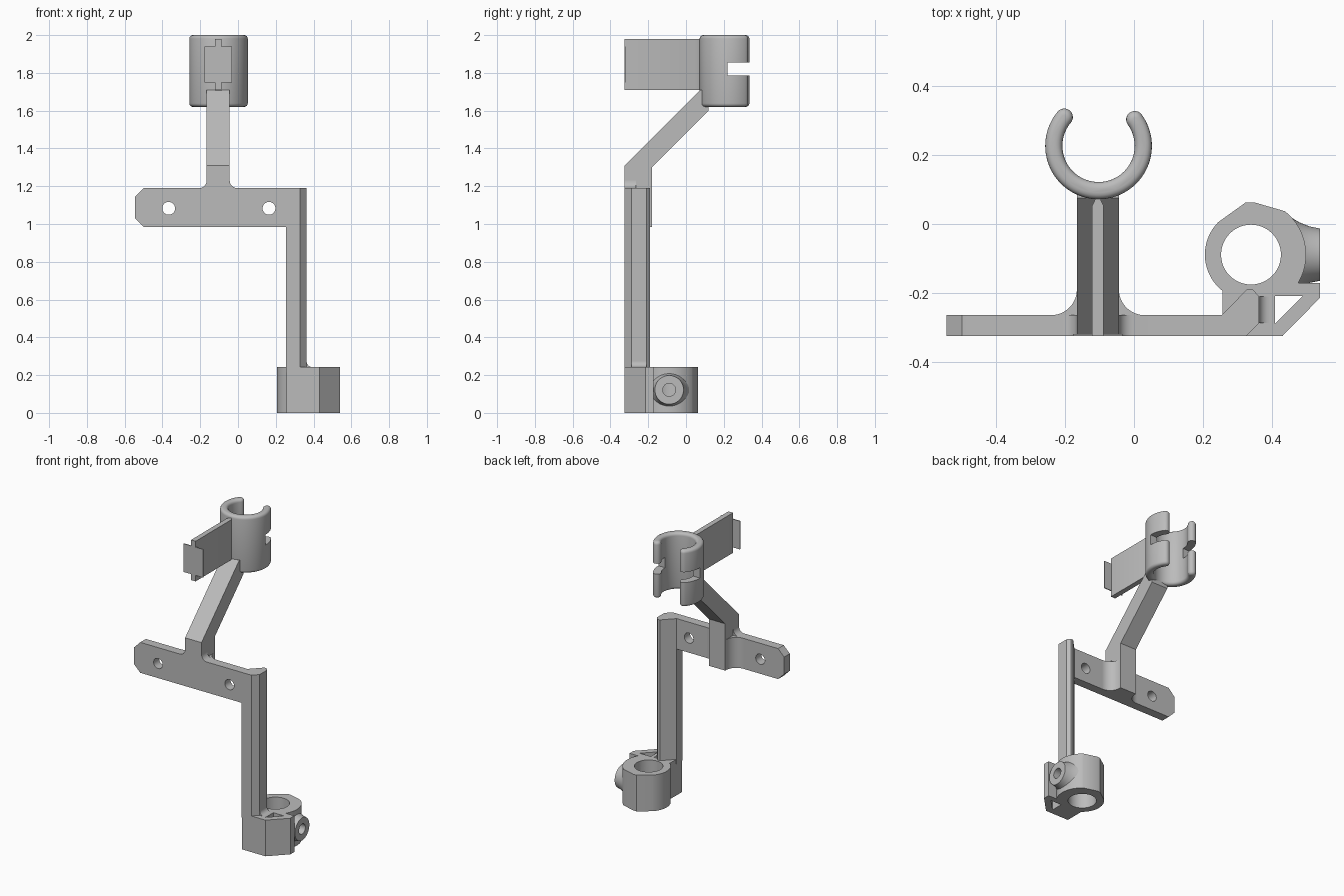
import bpy, bmesh
from math import sin, cos, radians

cube = bpy.data.objects.get("Cube")
if cube:
    bpy.data.objects.remove(cube, do_unlink=True)

grey = bpy.data.materials.new("light_grey_plastic")
grey.use_nodes = True
grey.diffuse_color = (0.5, 0.5, 0.5, 1)
grey.node_tree.nodes["Principled BSDF"].inputs["Base Color"].default_value = (0.5, 0.5, 0.5, 1)


def arc(cx, cy, r, a, b, n=24):
    """Points on an arc from angle a to angle b, in degrees."""
    steps = [radians(a + (b - a) * i / n) for i in range(n + 1)]
    return [(cx + r * cos(t), cy + r * sin(t)) for t in steps]


def circle(cx, cy, r, n=48):
    return arc(cx, cy, r, 0, 360, n)[:-1]


def finish(name, bm):
    bmesh.ops.recalc_face_normals(bm, faces=bm.faces)
    mesh = bpy.data.meshes.new(name)
    bm.to_mesh(mesh)
    bm.free()
    ob = bpy.data.objects.new(name, mesh)
    bpy.context.collection.objects.link(ob)
    mesh.materials.append(grey)
    return ob


def prism(name, outline, axis, lo, hi):
    """Extrude a flat outline along one axis."""
    place = {"x": lambda p, t: (t, p[0], p[1]),
             "y": lambda p, t: (p[0], t, p[1]),
             "z": lambda p, t: (p[0], p[1], t)}[axis]
    bm = bmesh.new()
    a = [bm.verts.new(place(p, lo)) for p in outline]
    b = [bm.verts.new(place(p, hi)) for p in outline]
    bm.faces.new(a)
    bm.faces.new(b)
    n = len(a)
    for i in range(n):
        j = (i + 1) % n
        bm.faces.new((a[i], a[j], b[j], b[i]))
    return finish(name, bm)


def apply(ob, mod):
    bpy.context.view_layer.objects.active = ob
    bpy.ops.object.modifier_apply(modifier=mod.name)


def cut(ob, cutter):
    mod = ob.modifiers.new("cut", "BOOLEAN")
    mod.operation = "DIFFERENCE"
    mod.solver = "EXACT"
    mod.object = cutter
    apply(ob, mod)


def rect(x0, y0, x1, y1):
    return [(x0, y0), (x1, y0), (x1, y1), (x0, y1)]


FRONT, BAR_BACK = -0.325, -0.265
BAR_LOW, BAR_TOP = 0.985, 1.19
ARM_X, ARM_HALF = -0.105, 0.061
BASE_TOP = 0.243
cutters = []


def cutter(*args):
    ob = prism("cutter", *args)
    ob.hide_render = True
    cutters.append(ob)
    return ob


# Mounting bar with clipped end, fillets up to the arm, and two screw holes
left, right, f = ARM_X - ARM_HALF, ARM_X + ARM_HALF, 0.04
outline = [(-0.5, BAR_LOW), (0.27, BAR_LOW), (0.27, BAR_TOP)]
outline += arc(right + f, BAR_TOP + f, f, 270, 180, 8)
outline += arc(left - f, BAR_TOP + f, f, 0, -90, 8)
outline += [(-0.5, BAR_TOP), (-0.545, BAR_TOP - 0.045), (-0.545, BAR_LOW + 0.045)]
bar = prism("mounting_bar", outline, "y", FRONT, BAR_BACK)
for x in (-0.367, 0.164):
    cut(bar, cutter(circle(x, 1.083, 0.034), "y", -0.4, -0.2))

# Bent arm rising from the bar to the clip
arm = prism("bent_arm", [(FRONT, BAR_LOW), (-0.18, BAR_LOW), (-0.18, 1.3), (0.12, 1.6),
                         (0.12, 1.71), (0.075, 1.71), (FRONT, 1.31)], "x", left, right)

# Curved webs behind the bar, either side of the arm
r = 0.075
for side, name in ((-1, "left"), (1, "right")):
    edge = ARM_X + side * ARM_HALF
    web = [(ARM_X + side * (ARM_HALF + r) - side * px, BAR_BACK + r + py)
           for px, py in arc(0, 0, r, 270, 360, 12)]
    web += [(edge - side * 0.01, BAR_BACK + r), (edge - side * 0.01, BAR_BACK - 0.01),
            (edge + side * r, BAR_BACK - 0.01)]
    prism("arm_web_" + name, web, "z", BAR_LOW, BAR_TOP)

# Open ring clip with rounded rims and tips
cx, cy, outer, inner = ARM_X + 0.002, 0.227, 0.155, 0.105
mid, tip = (outer + inner) / 2, (outer - inner) / 2
a0, a1 = 140, 396


def tip_centre(a):
    return cx + mid * cos(radians(a)), cy + mid * sin(radians(a))


outline = arc(cx, cy, outer, a0, a1, 64)
outline += arc(*tip_centre(a1), tip, a1, a1 + 180, 12)[1:-1]
outline += arc(cx, cy, inner, a1, a0, 64)
outline += arc(*tip_centre(a0), tip, a0 + 180, a0 + 360, 12)[1:-1]
clip = prism("ring_clip", outline, "z", 1.62, 2.0)
bevel = clip.modifiers.new("rim", "BEVEL")
bevel.width = 0.019
bevel.segments = 4
bevel.limit_method = "ANGLE"
bevel.angle_limit = radians(60)
apply(clip, bevel)
cut(clip, cutter(rect(0.22, 1.785, 0.5, 1.855), "x", -0.5, 0.3))

# Upright fin in front of the clip, with a thin end flange
fin = 0.017
prism("fin", [(ARM_X - fin, FRONT), (ARM_X + fin, FRONT), (ARM_X + fin, 0.052),
              (ARM_X + 0.004, 0.08), (ARM_X - 0.004, 0.08), (ARM_X - fin, 0.052)],
      "z", 1.71, 1.98)
prism("fin_flange", rect(ARM_X - 0.072, 1.75, ARM_X + 0.072, 1.94), "y", FRONT, FRONT + 0.006)

# Tall post joining the bar to the base
prism("post", [(0.255, FRONT), (0.327, FRONT), (0.363, -0.288), (0.363, -0.21), (0.345, -0.19),
               (0.328, -0.19), (0.255, BAR_BACK)], "z", BASE_TOP - 0.03, BAR_TOP)
f = 0.03
prism("post_foot_fillet", [(0.34, BASE_TOP - 0.01), (0.363 + f, BASE_TOP - 0.01)]
      + arc(0.363 + f, BASE_TOP + f, f, 270, 180, 8) + [(0.34, BASE_TOP + f)], "y", -0.288, -0.21)

# Base block: collar merged with a triangular gusset
bx, by, bz = 0.34, -0.089, 0.122
outline = [(0.257, FRONT), (0.432, FRONT), (0.54, -0.215), (0.54, -0.172)]
outline += arc(bx, by, 0.16, -31, 52)
outline += [(0.349, 0.063), (0.325, 0.063)]
outline += arc(bx, by, 0.134, 135, 232)
base = prism("base_collar", outline, "z", 0, BASE_TOP)

# Flared screw boss on the side of the collar
bm = bmesh.new()
rings = []
for x, rad in ((0.38, 0.12), (0.44, 0.119), (0.46, 0.106), (0.48, 0.094), (0.51, 0.082), (0.54, 0.076)):
    rings.append([bm.verts.new((x, y, z)) for y, z in circle(by, bz, rad)])
for a, b in zip(rings, rings[1:]):
    for i in range(len(a)):
        j = (i + 1) % len(a)
        bm.faces.new((a[i], a[j], b[j], b[i]))
bm.faces.new(rings[0])
bm.faces.new(rings[-1])
boss = finish("screw_boss", bm)

# Bore, screw hole and gusset window
bore = cutter(circle(bx, by, 0.087), "z", -0.1, 0.4)
screw = cutter(circle(by, bz, 0.034), "x", bx, 0.7)
window = cutter([(0.409, -0.209), (0.49, -0.209), (0.409, -0.29)], "z", -0.1, 0.4)
for part in (base, boss):
    cut(part, bore)
    cut(part, screw)
cut(base, window)

for ob in cutters:
    bpy.data.objects.remove(ob, do_unlink=True)

# Smooth curved walls, keep edges crisp
bpy.ops.object.select_all(action="DESELECT")
for ob in bpy.context.scene.objects:
    if ob.type == "MESH":
        ob.select_set(True)
        bpy.context.view_layer.objects.active = ob
bpy.ops.object.shade_smooth_by_angle(angle=radians(30))
